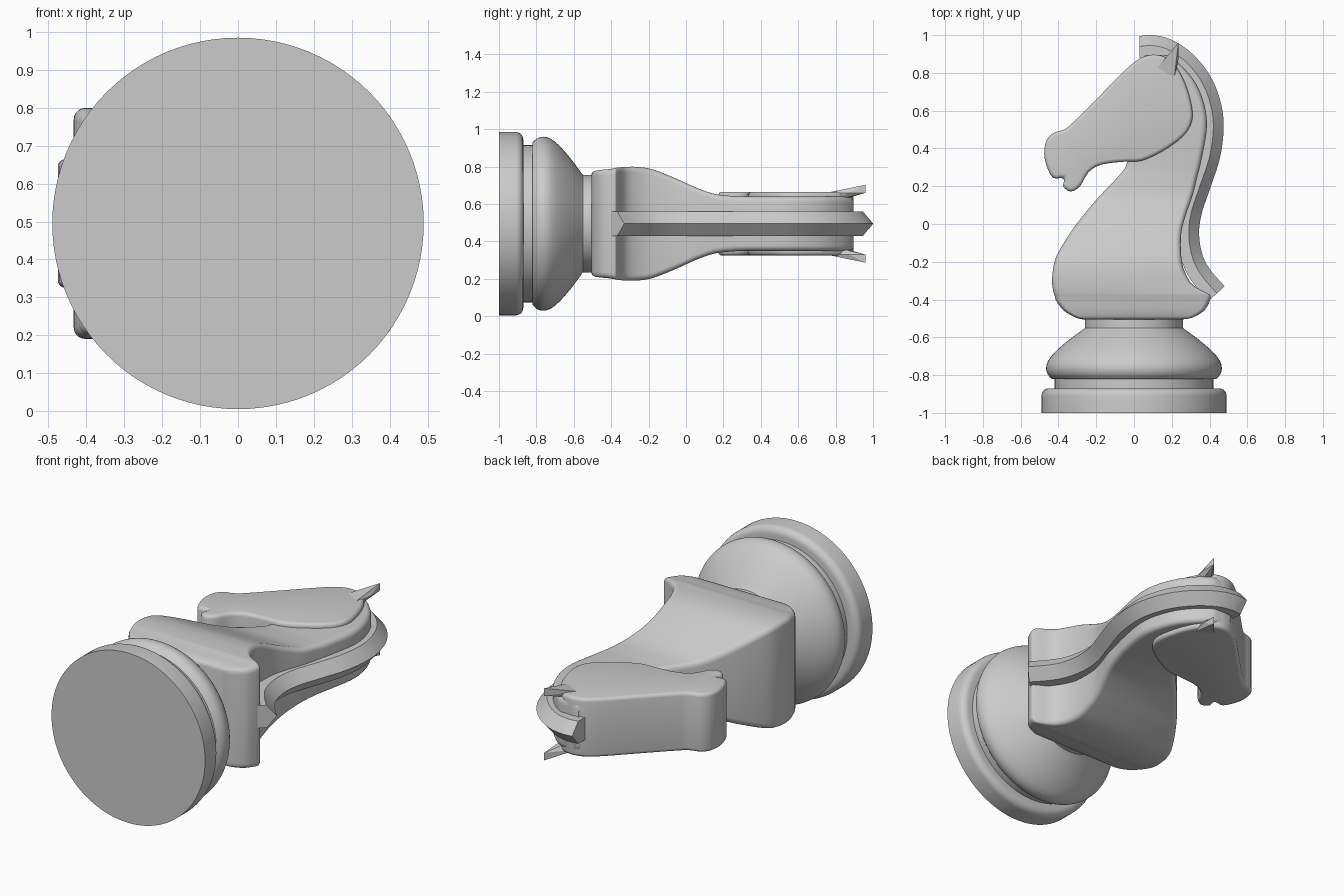
import bpy, bmesh, math
from mathutils import Vector

cube = bpy.data.objects.get("Cube")
if cube:
    bpy.data.objects.remove(cube, do_unlink=True)

MID = 0.495  # height of the centre plane

grey = bpy.data.materials.new("plain_grey")
grey.use_nodes = True
grey.diffuse_color = (0.6, 0.6, 0.6, 1)
grey.node_tree.nodes["Principled BSDF"].inputs["Base Color"].default_value = grey.diffuse_color
grey.node_tree.nodes["Principled BSDF"].inputs["Roughness"].default_value = 0.6


def smooth_path(points, steps, closed=False):
    """Curve through points of any dimension (Catmull-Rom)."""
    n = len(points)
    pick = (lambda i: points[i % n]) if closed else (lambda i: points[min(max(i, 0), n - 1)])
    out = []
    for i in range(n if closed else n - 1):
        a, b, c, d = (pick(i + k) for k in (-1, 0, 1, 2))
        for s in range(steps):
            t = s / steps
            out.append(tuple(
                q + t / 2 * (r - p + t * (2*p - 5*q + 4*r - u + t * (3*(q - r) + u - p)))
                for p, q, r, u in zip(a, b, c, d)))
    if not closed:
        out.append(points[-1])
    return out


def finish(name, bm, angle=35, bevel=0):
    bmesh.ops.recalc_face_normals(bm, faces=bm.faces)
    mesh = bpy.data.meshes.new(name)
    bm.to_mesh(mesh)
    bm.free()
    mesh.materials.append(grey)
    obj = bpy.data.objects.new(name, mesh)
    bpy.context.collection.objects.link(obj)
    bpy.ops.object.select_all(action="DESELECT")
    bpy.context.view_layer.objects.active = obj
    obj.select_set(True)
    if bevel:
        mod = obj.modifiers.new("rounded_rim", "BEVEL")
        mod.width, mod.segments = bevel, 4
        mod.limit_method, mod.angle_limit = "ANGLE", math.radians(60)
        mod.use_clamp_overlap = False
        bpy.ops.object.modifier_apply(modifier=mod.name)
    bpy.ops.object.shade_smooth_by_angle(angle=math.radians(angle))
    return obj


def loft(name, rings, **options):
    """Skin closed rings of equal length and cap both ends."""
    bm = bmesh.new()
    loops = [[bm.verts.new(p) for p in ring] for ring in rings]
    for lo, hi in zip(loops, loops[1:]):
        for i in range(len(lo)):
            j = (i + 1) % len(lo)
            bm.faces.new((lo[i], lo[j], hi[j], hi[i]))
    bm.faces.new(loops[0])
    bm.faces.new(loops[-1])
    return finish(name, bm, **options)


# Turned pedestal: radius and y along its axis
def circle(r, y, count=96):
    return [(r * math.cos(2*math.pi*i/count), y, MID + r * math.sin(2*math.pi*i/count))
            for i in range(count)]


foot = [(0.49, -1), (0.49, -0.91)]
foot += [(0.45 + 0.04 * math.cos(a * math.pi / 12), -0.91 + 0.04 * math.sin(a * math.pi / 12))
         for a in range(1, 7)]
groove = [(0.42, -0.87), (0.42, -0.82)]
bulge = smooth_path([(0.435, -0.82), (0.457, -0.795), (0.465, -0.76), (0.452, -0.72),
                     (0.41, -0.67), (0.34, -0.61), (0.265, -0.555)], 4)
collar = [(0.26, -0.55), (0.26, -0.49)]
loft("pedestal", [circle(r, y) for r, y in foot + groove + bulge + collar])


# Neck and chest: rounded rectangles given by y, front x, back x, half thickness
def rounded_section(y, x0, x1, w, radius=0.03):
    ring = []
    for quarter, (cx, cz) in enumerate(((x1 - radius, w - radius), (x0 + radius, w - radius),
                                        (x0 + radius, radius - w), (x1 - radius, radius - w))):
        for s in range(6):
            a = math.pi / 2 * (quarter + s / 5)
            ring.append((cx + radius * math.cos(a), y, MID + cz + radius * math.sin(a)))
    return ring


sections = [
    (-0.505, -0.27, 0.26, 0.265), (-0.495, -0.31, 0.31, 0.28), (-0.46, -0.37, 0.37, 0.287),
    (-0.41, -0.41, 0.4, 0.292), (-0.38, -0.42, 0.405, 0.297), (-0.365, -0.425, 0.385, 0.3),
    (-0.32, -0.433, 0.31, 0.304), (-0.25, -0.43, 0.268, 0.303), (-0.17, -0.41, 0.25, 0.288),
    (-0.05, -0.34, 0.25, 0.24), (0.05, -0.265, 0.275, 0.195), (0.15, -0.18, 0.31, 0.16),
    (0.25, -0.085, 0.335, 0.148), (0.33, -0.035, 0.355, 0.145), (0.5, -0.03, 0.385, 0.145),
    (0.62, -0.02, 0.375, 0.145), (0.74, 0, 0.33, 0.145), (0.83, 0.03, 0.26, 0.145),
    (0.88, 0.05, 0.2, 0.14), (0.895, 0.06, 0.17, 0.125)]
loft("neck_and_chest", [rounded_section(*s) for s in smooth_path(sections, 4)])

# Head: outline extruded through the thickness, with rounded rims
outline = smooth_path([
    (0.05, 0.885), (-0.03, 0.83), (-0.18, 0.68), (-0.32, 0.54), (-0.37, 0.5), (-0.43, 0.48),
    (-0.468, 0.43), (-0.472, 0.34), (-0.43, 0.245), (-0.37, 0.245), (-0.375, 0.2),
    (-0.335, 0.172), (-0.285, 0.2), (-0.24, 0.275), (-0.17, 0.315), (-0.05, 0.33),
    (0.04, 0.335), (0.15, 0.385), (0.26, 0.465), (0.308, 0.55), (0.3, 0.65),
    (0.26, 0.77), (0.2, 0.86), (0.13, 0.895)], 3, closed=True)
loft("head", [[(x, y, MID + z) for x, y in outline] for z in (-0.17, 0.17)], bevel=0.02)

# Mane: ridged strip swept along the crest
crest = smooth_path([
    (0.03, 0.995), (0.1, 1), (0.2, 0.975), (0.31, 0.9), (0.4, 0.79), (0.455, 0.66),
    (0.475, 0.52), (0.455, 0.35), (0.4, 0.18), (0.357, 0.05), (0.345, -0.06),
    (0.365, -0.17), (0.41, -0.25), (0.48, -0.33)], 6)
ridge_profile = [(0.115, -0.065), (0.055, -0.065), (0, 0), (0.055, 0.065), (0.115, 0.065)]
rings = []
for i, (x, y) in enumerate(crest):
    ahead = Vector(crest[min(i + 1, len(crest) - 1)])
    behind = Vector(crest[max(i - 1, 0)])
    along = (ahead - behind).normalized()
    inward = Vector((along.y, -along.x))
    if i == 0:
        inward = Vector((0, -1))
    rings.append([(x + inward.x * d, y + inward.y * d, MID + z) for d, z in ridge_profile])
loft("mane", rings, angle=25)

# Ears: pointed wedges leaning outward on both cheeks
for side, name in ((1, "left_ear"), (-1, "right_ear")):
    bm = bmesh.new()
    for x, y, z in ((0.11, 0.81, 0.165), (0.21, 0.75, 0.165), (0.235, 0.87, 0.165),
                    (0.235, 0.96, 0.165), (0.235, 0.96, 0.208), (0.14, 0.8, 0.12),
                    (0.2, 0.77, 0.12)):
        bm.verts.new((x, y, MID + side * z))
    bmesh.ops.convex_hull(bm, input=bm.verts)
    finish(name, bm, angle=10)
